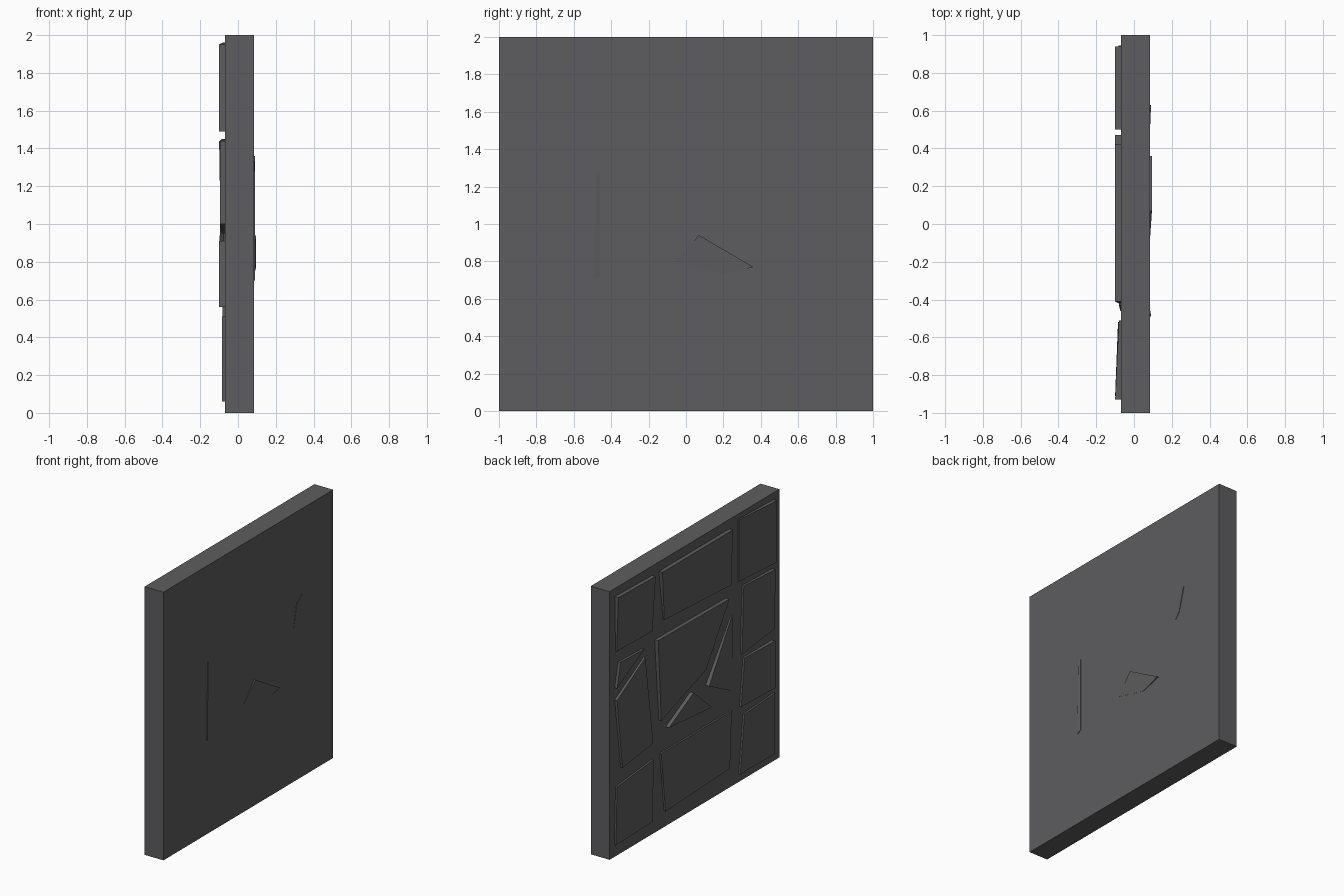
import bpy, bmesh

if "Cube" in bpy.data.objects:
    bpy.data.objects.remove(bpy.data.objects["Cube"])

stone = bpy.data.materials.new("dark_grey_stone")
stone.diffuse_color = (0.11, 0.11, 0.115, 1)
stone.use_nodes = True
stone.node_tree.nodes["Principled BSDF"].inputs["Base Color"].default_value = stone.diffuse_color


def make(name, bm):
    bmesh.ops.recalc_face_normals(bm, faces=bm.faces)
    me = bpy.data.meshes.new(name)
    bm.to_mesh(me)
    bm.free()
    me.materials.append(stone)
    ob = bpy.data.objects.new(name, me)
    bpy.context.collection.objects.link(ob)


def plate(name, outline, fronts, back=0.0):
    """Prism on the left face: (y, z) outline, front x at each corner (or one for all)."""
    if not isinstance(fronts, (list, tuple)):
        fronts = [fronts] * len(outline)
    if not isinstance(back, (list, tuple)):
        back = [back] * len(outline)
    bm = bmesh.new()
    f = [bm.verts.new((x, y, z)) for x, (y, z) in zip(fronts, outline)]
    b = [bm.verts.new((x, y, z)) for x, (y, z) in zip(back, outline)]
    bm.faces.new(f)
    bm.faces.new(b[::-1])
    for i in range(len(f)):
        j = (i + 1) % len(f)
        bm.faces.new((f[i], b[i], b[j], f[j]))
    make(name, bm)


# wall slab
plate("wall_slab", [(1, 0), (1, 2), (-1, 2), (-1, 0)], -0.07, 0.085)

# top row: tilted outward at the top
plate("stone_top_left", [(.94, 1.94), (.50, 1.93), (.51, 1.52), (.93, 1.53)], [-.1, -.1, -.08, -.08])
plate("stone_top_middle", [(.42, 1.93), (-.41, 1.93), (-.42, 1.51), (.37, 1.55)], [-.1, -.1, -.08, -.08])
plate("stone_top_right", [(-.51, 1.96), (-.93, 1.95), (-.93, 1.49), (-.51, 1.50)], [-.08, -.1, -.1, -.08])

# right column
plate("stone_right_upper", [(-.56, 1.45), (-.92, 1.44), (-.91, 1.0), (-.54, .95)], [-.085, -.095, -.095, -.085])
plate("stone_right_middle", [(-.57, .91), (-.91, .91), (-.91, .56), (-.53, .56)], [-.085, -.1, -.1, -.085])
plate("stone_right_lower", [(-.57, .49), (-.93, .51), (-.92, .06), (-.52, .06)], -.084)

# bottom row
plate("stone_bottom_left", [(.93, .52), (.50, .56), (.51, .10), (.945, .09)], -.083)
plate("stone_bottom_middle", [(.41, .57), (-.42, .57), (-.40, .15), (.36, .12)], -.083)

# left column
plate("stone_left_tall", [(.94, 1.17), (.60, 1.36), (.50, .68), (.87, .64)], [-.09, -.085, -.08, -.085])
plate("stone_left_chip", [(.90, 1.44), (.62, 1.43), (.94, 1.26)], -.09)

# broken centre stone and its fragments, tilted into the wall
plate("stone_centre", [(.47, 1.44), (-.37, 1.43), (-.11, 1.0), (.42, .82)], [-.1, -.1, -.09, -.09])
plate("centre_fragment_right", [(-.43, 1.28), (-.46, .70), (-.13, .87)], [-.08, -.072, -.1])
plate("centre_fragment_lower", [(.05, .89), (-.20, .68), (.34, .74)], [-.098, -.075, -.098])

# fragment backs showing through the other side
plate("back_lower_fragment", [(.07, .94), (.36, .77), (.20, .73), (-.06, .80)], 0, [.095, .095, .086, .086])
plate("back_right_fragment", [(-.48, 1.28), (-.46, 1.27), (-.46, .72), (-.49, .70)], 0, [.09, .086, .086, .09])
plate("back_left_fragment", [(.63, 1.36), (.57, 1.32), (.53, 1.13), (.58, 1.18)], 0, [.09, .088, .086, .088])
